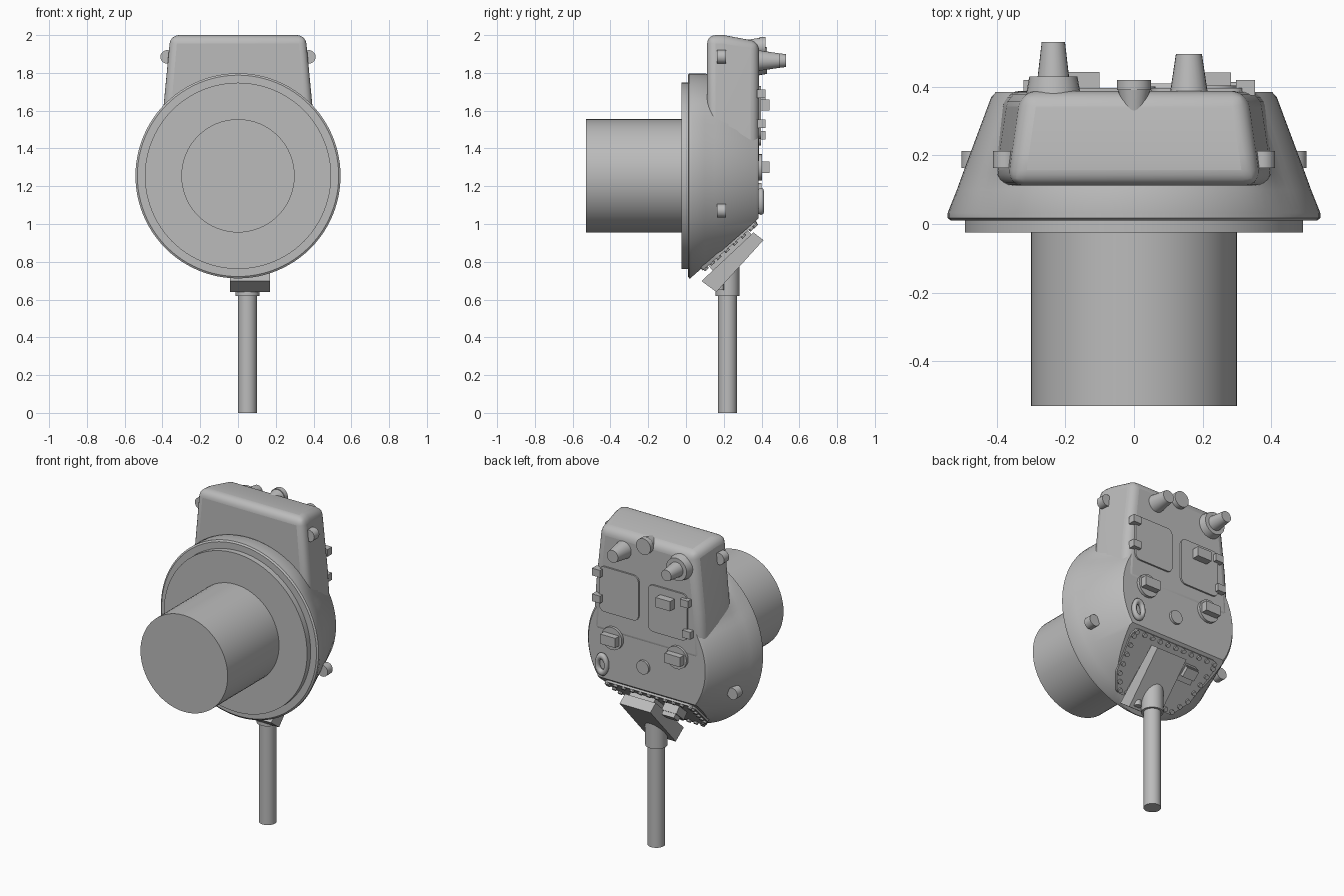
import bpy, bmesh, math
from mathutils import Matrix, Vector

cube = bpy.data.objects.get("Cube")
if cube:
    bpy.data.objects.remove(cube, do_unlink=True)

grey = bpy.data.materials.new("plain_grey")
grey.use_nodes = True
COLOR = (0.5, 0.5, 0.5, 1)
grey.diffuse_color = COLOR
grey.node_tree.nodes["Principled BSDF"].inputs["Base Color"].default_value = COLOR

CZ = 1.255      # height of the turret ring axis
ROOF = 0.385    # roof plane

def frame(up, out, origin):
    """Local axes: x = model -x, y = up along the surface, z = outward."""
    m = Matrix((Vector((-1, 0, 0)), Vector(up).normalized(), Vector(out).normalized()))
    return Matrix.Translation(origin) @ m.transposed().to_4x4()

roof = frame((0, 0, 1), (0, 1, 0), (0, ROOF, 0))
slope_dir = Vector((0, 0.365, 0.32))
slope_out = Vector((0, 0.32, -0.365)).normalized()
slope_start = Vector((0, 0.02, 0.71))
slope = frame(slope_dir, slope_out, slope_start)

def finish(name, bm, bevel=0, segments=2, limit=30, smooth=30):
    bmesh.ops.recalc_face_normals(bm, faces=bm.faces)
    mesh = bpy.data.meshes.new(name)
    bm.to_mesh(mesh)
    bm.free()
    mesh.materials.append(grey)
    ob = bpy.data.objects.new(name, mesh)
    bpy.context.collection.objects.link(ob)
    bpy.ops.object.select_all(action='DESELECT')
    ob.select_set(True)
    bpy.context.view_layer.objects.active = ob
    if bevel:
        mod = ob.modifiers.new("round", 'BEVEL')
        mod.width, mod.segments = bevel, segments
        mod.limit_method, mod.angle_limit = 'ANGLE', math.radians(limit)
    bpy.ops.object.shade_smooth_by_angle(angle=math.radians(smooth))
    return ob

def rod(name, a, b, r1, r2=None, sides=32, bevel=0):
    a, b = Vector(a), Vector(b)
    bm = bmesh.new()
    turn = (b - a).to_track_quat('Z', 'Y').to_matrix().to_4x4()
    bmesh.ops.create_cone(bm, cap_ends=True, segments=sides, radius1=r1,
                          radius2=r1 if r2 is None else r2, depth=(b - a).length,
                          matrix=Matrix.Translation((a + b) / 2) @ turn)
    return finish(name, bm, bevel)

def loft(name, rings, **kw):
    bm = bmesh.new()
    loops = [[bm.verts.new(p) for p in ring] for ring in rings]
    n = len(loops[0])
    for lo, hi in zip(loops, loops[1:]):
        for i in range(n):
            bm.faces.new((lo[i], lo[(i + 1) % n], hi[(i + 1) % n], hi[i]))
    bm.faces.new(loops[0])
    bm.faces.new(loops[-1])
    return finish(name, bm, **kw)

def plate(name, fr, pts, h, corner=0.0, base=-0.01):
    """Flat slab on a surface frame; points are (model x, distance up)."""
    bm = bmesh.new()
    face = bm.faces.new([bm.verts.new((-x, v, base)) for x, v in pts])
    ext = bmesh.ops.extrude_face_region(bm, geom=[face])
    top = [g for g in ext["geom"] if isinstance(g, bmesh.types.BMVert)]
    bmesh.ops.translate(bm, verts=top, vec=(0, 0, h - base))
    if corner:
        side = [e for e in bm.edges if abs(e.verts[0].co.z - e.verts[1].co.z) > 1e-5]
        bmesh.ops.bevel(bm, geom=side, offset=corner, segments=4, affect='EDGES', profile=0.5)
    bm.transform(fr)
    return finish(name, bm)

def block(name, fr, x, v, w, l, h, corner=0.0):
    pts = [(x - w/2, v - l/2), (x + w/2, v - l/2), (x + w/2, v + l/2), (x - w/2, v + l/2)]
    return plate(name, fr, pts, h, corner)

def stud(name, fr, x, v, r1, h, r2=None, base=-0.01, sides=24):
    return rod(name, fr @ Vector((-x, v, base)), fr @ Vector((-x, v, h)), r1, r2, sides)

# Cast hull: cone that swells at the rear to meet the bustle, cut by a sloped front
def ring(y, r, rear=None):
    pts = []
    for i in range(96):
        a = math.tau * i / 96
        t = min(1, max(0, (math.sin(a) - 0.5) / 0.3))
        rr = r + ((rear or r) - r) * t * t * (3 - 2 * t)
        pts.append((rr * math.cos(a), y, CZ + rr * math.sin(a)))
    return pts

hull = loft("turret_hull", [ring(0.01, 0.533), ring(0.017, 0.543), ring(0.032, 0.543),
                            ring(0.1, 0.516, 0.543), ring(0.15, 0.498, 0.52),
                            ring(0.37, 0.416, 0.5), ring(ROOF, 0.402, 0.48)])
bm = bmesh.new()
bm.from_mesh(hull.data)
cut = bmesh.ops.bisect_plane(bm, geom=bm.verts[:] + bm.edges[:] + bm.faces[:],
                             plane_co=slope_start, plane_no=slope_out, clear_outer=True)
bmesh.ops.holes_fill(bm, edges=[e for e in bm.edges if e.is_boundary])
bmesh.ops.recalc_face_normals(bm, faces=bm.faces)
bm.to_mesh(hull.data)
bm.free()
hull.data.shade_smooth()
bpy.context.view_layer.objects.active = hull
bpy.ops.object.select_all(action='DESELECT')
hull.select_set(True)
bpy.ops.object.shade_smooth_by_angle(angle=math.radians(30))

# Rear bustle
def bustle_ring(y, top, top_w, mid_w, low_w):
    half = [(low_w, 1.3), (mid_w, 1.6), (top_w, top)]
    return [(x, y, z) for x, z in half] + [(-x, y, z) for x, z in reversed(half)]

loft("rear_bustle", [bustle_ring(0.112, 2.0, 0.365, 0.4, 0.42),
                     bustle_ring(0.2, 2.0, 0.352, 0.393, 0.41),
                     bustle_ring(ROOF + 0.002, 1.965, 0.325, 0.365, 0.385)],
     bevel=0.045, segments=5, limit=40, smooth=40)

# Turret ring and basket
rod("turret_ring", (0, -0.025, CZ), (0, 0.02, CZ), 0.493, sides=96)
rod("turret_basket", (0, -0.53, CZ), (0, -0.02, CZ), 0.3, sides=64)

# Lifting lugs on both sides
for side, word in ((1, "left"), (-1, "right")):
    for part, x, z in (("rear", 0.375, 1.885), ("front", 0.467, 1.07)):
        rod(f"{word}_{part}_lug", (side * x, 0.163, z), (side * x, 0.213, z), 0.036, sides=20)

# Vent and antenna mounts
rod("vent_cap", (0, 0.25, 1.94), (0, 0.415, 1.94), 0.022, 0.05)
rod("vent_lid", (0, 0.39, 1.94), (0, 0.42, 1.94), 0.05)
stud("short_mount", roof, 0.16, 1.865, 0.056, 0.11, 0.038)
stud("tall_mount_base", roof, -0.235, 1.865, 0.08, 0.045, 0.07)
stud("tall_mount", roof, -0.235, 1.865, 0.052, 0.145, 0.034)

# Hatches with hinges
block("left_hatch", roof, 0.185, 1.59, 0.27, 0.28, 0.012, 0.035)
block("right_hatch", roof, -0.15, 1.56, 0.27, 0.29, 0.012, 0.035)
for name, x, v in (("left_hinge_rear", 0.325, 1.69), ("left_hinge_front", 0.325, 1.53),
                   ("right_hinge_rear", -0.28, 1.66), ("right_hinge_front", -0.295, 1.47)):
    block(name, roof, x, v, 0.055, 0.045, 0.035)

# Periscopes and roof fittings
block("hatch_periscope", roof, -0.15, 1.63, 0.1, 0.06, 0.058)
for name, x in (("left_periscope", 0.23), ("right_periscope", -0.215)):
    stud(name + "_disc", roof, x, 1.3, 0.07, 0.018)
    block(name, roof, x, 1.3, 0.105, 0.06, 0.057)
stud("roof_cap", roof, 0.02, 1.175, 0.042, 0.015)

# Oblong sight port
bpy.ops.mesh.primitive_torus_add(major_radius=0.032, minor_radius=0.013,
                                 major_segments=28, minor_segments=8)
port = bpy.context.object
port.name = "oblong_port"
port.data.materials.append(grey)
port.data.transform(roof @ Matrix.Translation((-0.3, 1.12, 0.012)) @ Matrix.Diagonal((1, 1.6, 1.3, 1)))
port.data.shade_smooth()

# Bolted flange on the sloped front
half = [(0.2, 0.08), (0.27, 0.19), (0.31, 0.43), (0.285, 0.465)]
plate("front_flange", slope, half + [(-x, v) for x, v in reversed(half)], 0.012, 0.015)
path = [(0, 0.447), (0.285, 0.447), (0.29, 0.42), (0.25, 0.19), (0.19, 0.1), (0, 0.1)]
count = 0
for (x0, v0), (x1, v1) in zip(path, path[1:]):
    steps = max(1, round(math.hypot(x1 - x0, v1 - v0) / 0.052))
    for k in range(steps):
        x, v = x0 + (x1 - x0) * k / steps, v0 + (v1 - v0) * k / steps
        for side in (1, -1):
            count += 1
            stud(f"flange_bolt_{count}", slope, side * x, v, 0.014, 0.024, sides=10)

# Gun shield, barrel and front fittings
shield = [(0.082, 0.698), (0.161, 0.64), (0.41, 0.915), (0.357, 0.955)]
loft("gun_shield", [[(x, y, z) for y, z in shield] for x in (-0.042, 0.17)])
block("shield_mount", slope, 0.065, 0.26, 0.17, 0.28, 0.06)
rod("barrel_collar", (0.05, 0.22, 0.62), (0.05, 0.22, 0.78), 0.063)
rod("collar_cap", (0.05, 0.22, 0.78), (0.05, 0.22, 0.85), 0.063, 0.03)
rod("gun_barrel", (0.05, 0.22, 0), (0.05, 0.22, 0.7), 0.05)
rod("side_gun", (0.125, 0.18, 0.65), (0.125, 0.18, 0.76), 0.022, sides=16)
block("sight_box", slope, -0.13, 0.34, 0.1, 0.1, 0.06)
block("sight_hood", slope, -0.13, 0.355, 0.085, 0.06, 0.085)
